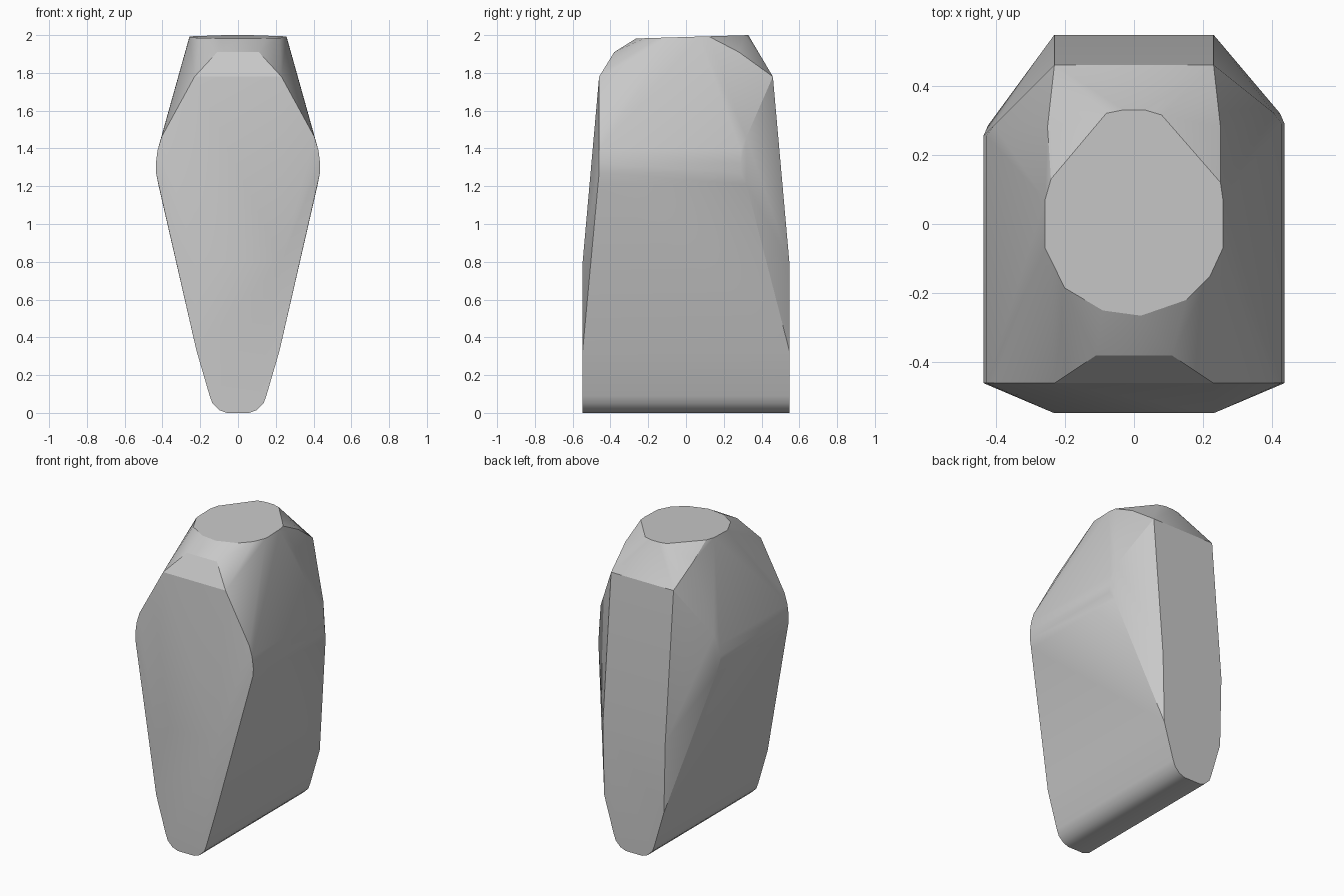
import bpy, bmesh, math

if "Cube" in bpy.data.objects:
    bpy.data.objects.remove(bpy.data.objects["Cube"])

DEPTH = 0.547

grey = bpy.data.materials.new("stone_grey")
grey.use_nodes = True
colour = (0.58, 0.58, 0.58, 1)
grey.diffuse_color = colour
grey.node_tree.nodes["Principled BSDF"].inputs["Base Color"].default_value = colour

points = []

# Rounded foot: half profile (x, z), full depth
foot = [(0.06, 0), (0.10, 0.015), (0.135, 0.05), (0.15, 0.09), (0.22, 0.33)]
# Rounded shoulder: (x, z, extra depth of the back edge)
shoulder = [(0.422, 1.21, 0.03), (0.434, 1.27, 0), (0.435, 1.32, 0),
            (0.426, 1.39, 0), (0.405, 1.46, 0.03)]

for side, back in ((1, 0.29), (-1, 0.255)):
    for x, z in foot:
        points += [(side * x, -DEPTH, z), (side * x, DEPTH, z)]
    for x, z, extra in shoulder:
        points += [(side * x, -0.46, z), (side * x, back + extra, z)]
    # Front and back panels, leaning in above the middle
    for end in (-1, 1):
        points += [(side * 0.23, end * DEPTH, 0.8), (side * 0.23, end * 0.46, 1.78)]
    # Worn upper edges
    points += [(side * 0.11, -0.38, 1.91), (side * 0.25, 0.28, 1.91)]

# Flat, slightly tilted oval cap
cap = [(-0.257, 0.07), (-0.24, 0.13), (-0.08, 0.32), (-0.03, 0.33), (0.03, 0.33),
       (0.08, 0.315), (0.19, 0.185), (0.25, 0.12), (0.257, 0.07), (0.257, -0.07),
       (0.22, -0.15), (0.15, -0.22), (0.02, -0.265), (-0.09, -0.25),
       (-0.2, -0.185), (-0.257, -0.07)]
points += [(x, y, 1.99 + 0.03 * y) for x, y in cap]

# Wrap the outline points in one faceted skin
bm = bmesh.new()
for p in points:
    bm.verts.new(p)
hull = bmesh.ops.convex_hull(bm, input=bm.verts[:])
spare = {v for v in hull["geom_interior"] + hull["geom_unused"]
         if isinstance(v, bmesh.types.BMVert)}
bmesh.ops.delete(bm, geom=list(spare), context="VERTS")
bmesh.ops.dissolve_limit(bm, angle_limit=math.radians(0.5),
                         verts=bm.verts[:], edges=bm.edges[:])
bmesh.ops.recalc_face_normals(bm, faces=bm.faces[:])

mesh = bpy.data.meshes.new("standing_stone")
bm.to_mesh(mesh)
bm.free()
mesh.materials.append(grey)
stone = bpy.data.objects.new("standing_stone", mesh)
bpy.context.collection.objects.link(stone)

# Smooth rounded runs, keep the cut edges crisp
bpy.ops.object.select_all(action="DESELECT")
stone.select_set(True)
bpy.context.view_layer.objects.active = stone
bpy.ops.object.shade_smooth_by_angle(angle=math.radians(25))
